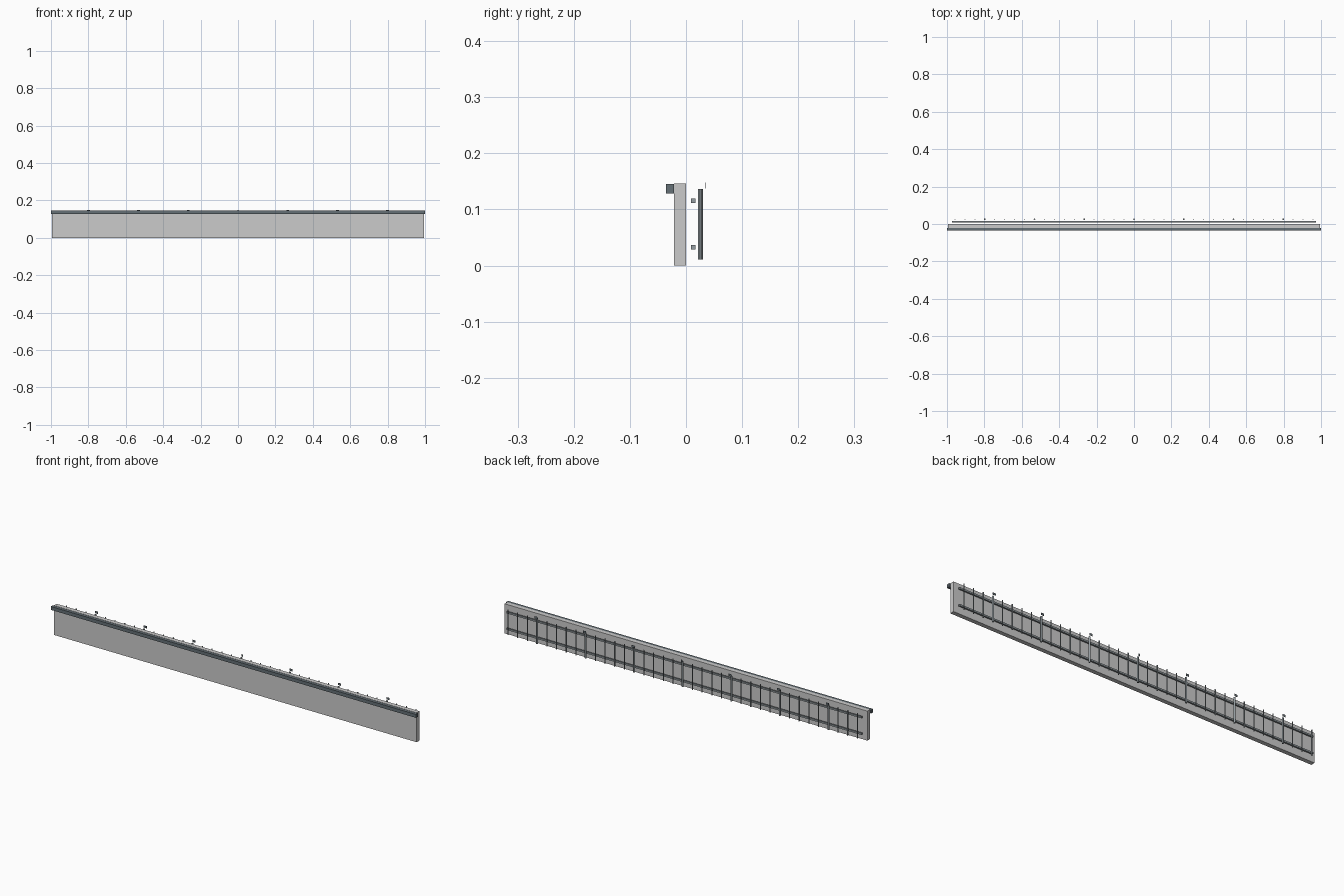
import bpy

if "Cube" in bpy.data.objects:
    bpy.data.objects.remove(bpy.data.objects["Cube"])

def material(name, rgb):
    m = bpy.data.materials.new(name)
    m.diffuse_color = (*rgb, 1)
    m.use_nodes = True
    m.node_tree.nodes["Principled BSDF"].inputs["Base Color"].default_value = m.diffuse_color
    return m

dark = material("dark_steel", (0.13, 0.16, 0.18))
steel = material("steel", (0.3, 0.34, 0.36))

def box(name, x, y, z, mat=None):
    """Box from (min, max) ranges on each axis."""
    bpy.ops.mesh.primitive_cube_add(size=1, location=[sum(r) / 2 for r in (x, y, z)])
    o = bpy.context.object
    o.name = name
    o.scale = [r[1] - r[0] for r in (x, y, z)]
    bpy.ops.object.transform_apply(location=False, rotation=False, scale=True)
    if mat:
        o.data.materials.append(mat)
    return o

def rod(name, x, y, z, radius):
    bpy.ops.mesh.primitive_cylinder_add(vertices=12, radius=radius, depth=z[1] - z[0],
                                        location=(x, y, sum(z) / 2))
    o = bpy.context.object
    o.name = name
    bpy.ops.object.shade_smooth_by_angle()
    o.data.materials.append(steel)

# Main board and the lip along its front top edge
box("board", (-0.994, 0.994), (-0.021, 0.0), (0, 0.146))
box("front_lip", (-1, 1), (-0.036, -0.021), (0.128, 0.145), dark)

# Two long square rails behind the board
for name, z in (("lower_rail", 0.033), ("upper_rail", 0.115)):
    box(name, (-0.973, 0.973), (0.009, 0.017), (z - 0.004, z + 0.004), steel)

# Row of upright rods, every fifth one thicker with a small tag on top
STEP = 0.0532
for i in range(-18, 19):
    major = i % 5 == 0
    rod("major_rod" if major else "minor_rod", i * STEP, 0.0255, (0.011, 0.136),
        0.0045 if major else 0.0025)
    if major:
        w = 0.004 if i == 0 else 0.008
        box("blank_tag", (i * STEP - w, i * STEP + w), (0.0335, 0.0345), (0.137, 0.148), dark)
